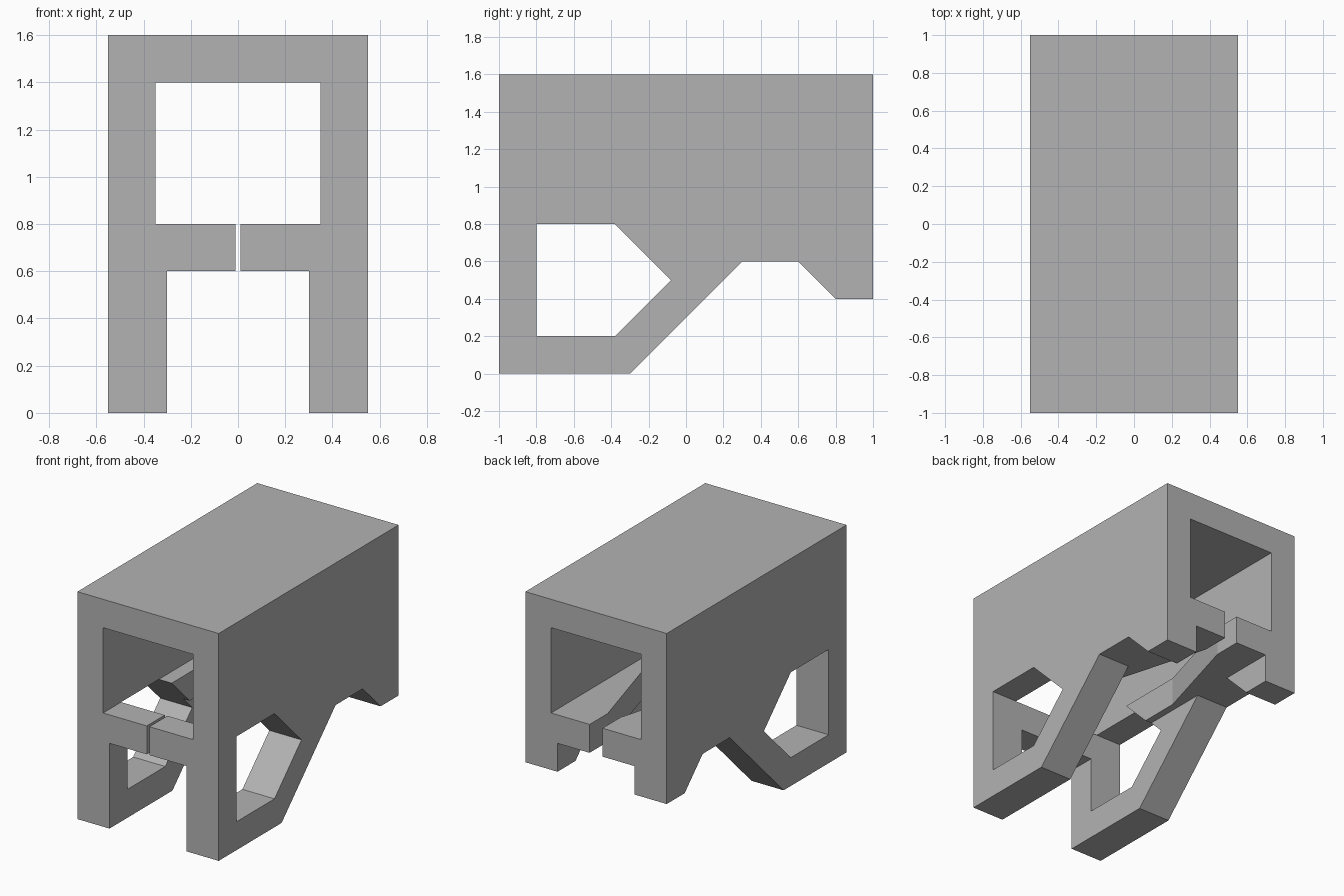
import bpy
import bmesh
from mathutils import Vector

cube = bpy.data.objects.get("Cube")
if cube:
    bpy.data.objects.remove(cube, do_unlink=True)

grey = bpy.data.materials.new("plain grey")
grey.use_nodes = True
grey.diffuse_color = (0.45, 0.45, 0.45, 1)
grey.node_tree.nodes["Principled BSDF"].inputs["Base Color"].default_value = (0.45, 0.45, 0.45, 1)


def prism(name, profile, axis, low, high):
    """Extrude a 2D profile along an axis: x takes (y, z), y takes (x, z), z takes (x, y)."""
    place = {
        "x": lambda a, b: (low, a, b),
        "y": lambda a, b: (a, low, b),
        "z": lambda a, b: (a, b, low),
    }[axis]
    step = Vector([(high - low) * (axis == c) for c in "xyz"])
    bm = bmesh.new()
    face = bm.faces.new([bm.verts.new(place(a, b)) for a, b in profile])
    out = bmesh.ops.extrude_face_region(bm, geom=[face])
    moved = [v for v in out["geom"] if isinstance(v, bmesh.types.BMVert)]
    bmesh.ops.translate(bm, verts=moved, vec=step)
    bmesh.ops.recalc_face_normals(bm, faces=bm.faces)
    mesh = bpy.data.meshes.new(name)
    bm.to_mesh(mesh)
    bm.free()
    mesh.materials.append(grey)
    obj = bpy.data.objects.new(name, mesh)
    bpy.context.collection.objects.link(obj)
    return obj


def rect(half, low, high):
    return [(-half, low), (half, low), (half, high), (-half, high)]


# Outer housing with front legs and short rear feet
housing = prism("housing", [(-1, 0), (-0.3, 0), (0.3, 0.6), (0.6, 0.6), (0.8, 0.4),
                            (1, 0.4), (1, 1.6), (-1, 1.6)], "x", -0.55, 0.55)

# Slot through the floor: narrow at the front lip, wide inside, tapering to the rear lip
half_slot = [(0.01, -1.1), (0.01, -0.6), (0.25, -0.6), (0.25, 0.1), (0.05, 0.8), (0.05, 1.1)]
slot = half_slot + [(-x, y) for x, y in reversed(half_slot)]

cutters = [
    prism("tunnel_cutter", rect(0.35, 0.8, 1.4), "y", -1.2, 1.2),
    prism("channel_cutter", rect(0.3, -0.2, 0.6), "y", -1.2, 1.2),
    prism("window_cutter", [(-0.8, 0.2), (-0.38, 0.2), (-0.08, 0.5),
                            (-0.38, 0.8), (-0.8, 0.8)], "x", -0.8, 0.8),
    prism("slot_cutter", slot, "z", 0.5, 0.9),
]

# Carve the openings
bpy.context.view_layer.objects.active = housing
for cutter in cutters:
    cutter.hide_render = True
    mod = housing.modifiers.new(cutter.name, "BOOLEAN")
    mod.operation = "DIFFERENCE"
    mod.solver = "EXACT"
    mod.object = cutter
    bpy.ops.object.modifier_apply(modifier=mod.name)
    bpy.data.objects.remove(cutter, do_unlink=True)
